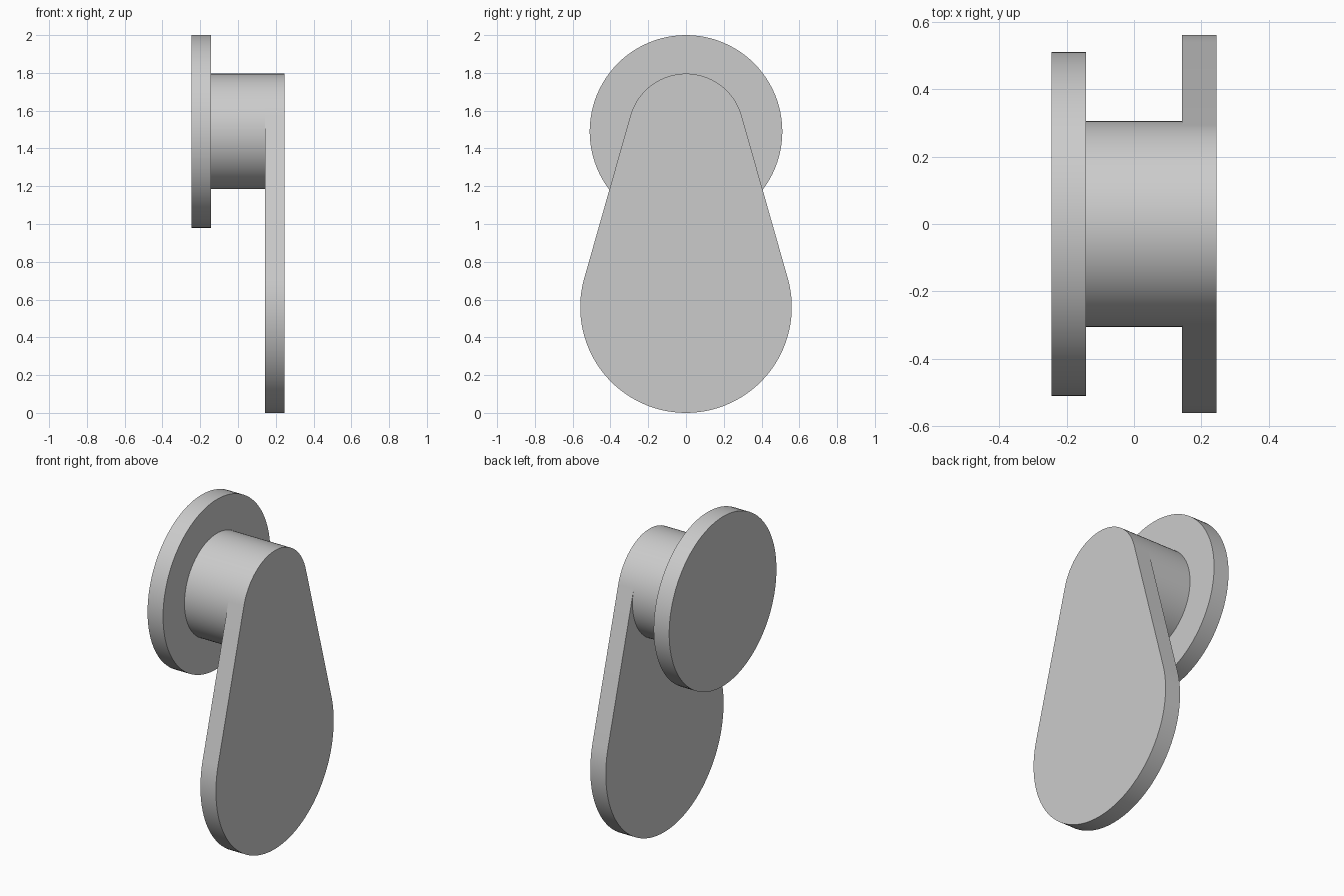
import bpy, bmesh, math

cube = bpy.data.objects.get("Cube")
if cube:
    bpy.data.objects.remove(cube, do_unlink=True)

grey = bpy.data.materials.new("light grey")
grey.use_nodes = True
colour = (0.6, 0.6, 0.6, 1)
grey.diffuse_color = colour
grey.node_tree.nodes["Principled BSDF"].inputs["Base Color"].default_value = colour

AXIS_Z, HUB_R = 1.49, 0.306      # turning axis and hub radius
PAD_Z, PAD_R = 0.56, 0.56        # round lower end of the lever
X_BACK, X_DISC, X_LEVER, X_FRONT = -0.245, -0.142, 0.142, 0.245


def arc(z, r, start, end, steps):
    """Points (y, z) on an arc, both ends included."""
    angles = [start + (end - start) * i / steps for i in range(steps + 1)]
    return [(r * math.cos(a), z + r * math.sin(a)) for a in angles]


def circle(z, r, steps=96):
    return arc(z, r, 0, 2 * math.pi, steps)[:-1]


def plate(name, outline, x0, x1):
    """Extrude a y-z outline along x."""
    bm = bmesh.new()
    face = bm.faces.new([bm.verts.new((x0, y, z)) for y, z in outline])
    grown = bmesh.ops.extrude_face_region(bm, geom=[face])["geom"]
    verts = [v for v in grown if isinstance(v, bmesh.types.BMVert)]
    bmesh.ops.translate(bm, verts=verts, vec=(x1 - x0, 0, 0))
    bmesh.ops.recalc_face_normals(bm, faces=bm.faces)
    mesh = bpy.data.meshes.new(name)
    bm.to_mesh(mesh)
    bm.free()
    mesh.materials.append(grey)
    obj = bpy.data.objects.new(name, mesh)
    bpy.context.collection.objects.link(obj)
    bpy.ops.object.select_all(action="DESELECT")
    obj.select_set(True)
    bpy.context.view_layer.objects.active = obj
    bpy.ops.object.shade_smooth_by_angle(angle=math.radians(30))
    return obj


# Round base disc and the hub standing on it
plate("base_disc", circle(AXIS_Z, 0.51), X_BACK, X_DISC)
plate("hub", circle(AXIS_Z, HUB_R), X_DISC, X_LEVER)

# Teardrop lever: two arcs joined by their common tangents
tilt = math.asin((PAD_R - HUB_R) / (AXIS_Z - PAD_Z))
outline = arc(AXIS_Z, HUB_R, tilt, math.pi - tilt, 40)
outline += arc(PAD_Z, PAD_R, math.pi - tilt, 2 * math.pi + tilt, 60)
plate("lever", outline, X_LEVER, X_FRONT)
